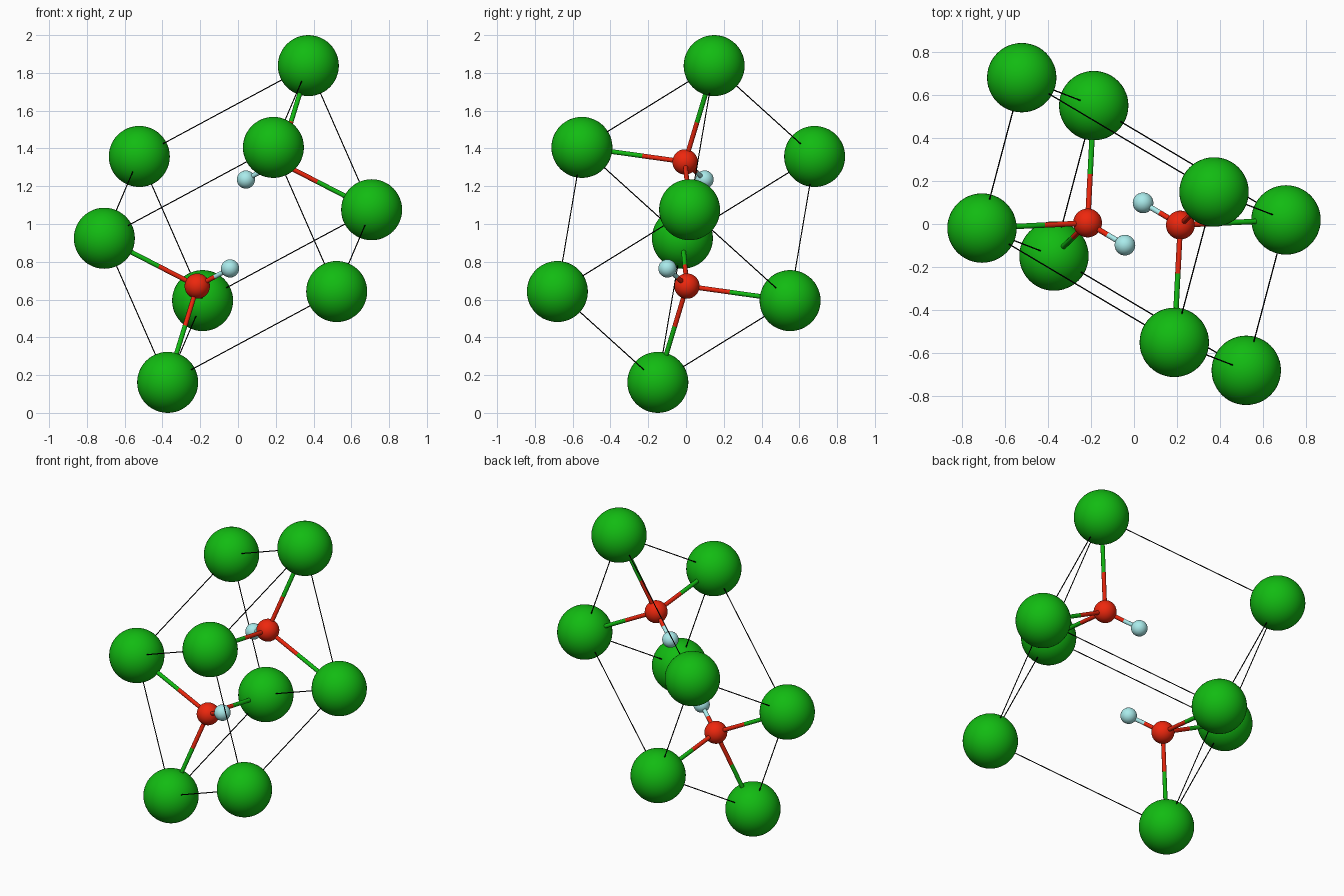
import bpy
from itertools import product
from mathutils import Vector

if "Cube" in bpy.data.objects:
    bpy.data.objects.remove(bpy.data.objects["Cube"])

CENTRE = Vector((0, 0, 1))
# Cell edge vectors
A = Vector((-0.335, 0.13, 0.763))
B = Vector((0.185, 0.70, 0.433))
C = Vector((0.895, -0.532, 0.481))
R_BIG, R_MID, R_SMALL = 0.1615, 0.067, 0.048
R_BOND, R_EDGE = 0.0125, 0.003


def material(name, rgb):
    m = bpy.data.materials.new(name)
    m.diffuse_color = (*rgb, 1)
    m.use_nodes = True
    m.node_tree.nodes["Principled BSDF"].inputs["Base Color"].default_value = m.diffuse_color
    return m


GREEN = material("green", (0.006, 0.5, 0.006))
RED = material("red", (0.85, 0.02, 0.004))
PALE = material("pale_blue", (0.4, 0.83, 0.83))
BLACK = material("black", (0, 0, 0))


def finish(name, mat):
    ob = bpy.context.object
    ob.name = name
    ob.data.materials.append(mat)
    bpy.ops.object.shade_smooth_by_angle()
    return ob


def ball(name, pos, radius, mat):
    bpy.ops.mesh.primitive_uv_sphere_add(segments=48, ring_count=24, radius=radius, location=pos)
    return finish(name, mat)


def rod(name, p, q, radius, mat, sides=16):
    d = q - p
    bpy.ops.mesh.primitive_cylinder_add(vertices=sides, radius=radius, depth=d.length, location=(p + q) / 2,
                                        rotation=d.to_track_quat('Z', 'Y').to_euler())
    return finish(name, mat)


def bond(name, p, rp, mat_p, q, rq, mat_q):
    # Two-coloured stick, split halfway between the ball surfaces
    u = (q - p).normalized()
    mid = (p + u * rp + q - u * rq) / 2
    rod(name + "_outer", p, mid, R_BOND, mat_p)
    rod(name + "_inner", mid, q, R_BOND, mat_q)


# Large balls on the eight cell corners
origin = CENTRE - (A + B + C) / 2
corner = {k: origin + A * k[0] + B * k[1] + C * k[2] for k in product((0, 1), repeat=3)}
for pos in corner.values():
    ball("corner_ball", pos, R_BIG, GREEN)

# Thin outline of the cell
for k, pos in corner.items():
    for axis in range(3):
        if k[axis] == 0:
            end = tuple(1 if i == axis else v for i, v in enumerate(k))
            rod("cell_edge", pos, corner[end], R_EDGE, BLACK, 8)

# Two inner groups, each the point reflection of the other through the centre
base = origin + (A + B) / 3
for flip in (0, 1):
    def place(v):
        return 2 * CENTRE - v if flip else v
    mid_pos = place(base + C * 0.231)
    tip_pos = place(base + C * 0.425)
    ball("inner_ball", mid_pos, R_MID, RED)
    ball("tip_ball", tip_pos, R_SMALL, PALE)
    bond("tip_bond", tip_pos, R_SMALL, PALE, mid_pos, R_MID, RED)
    for k in ((0, 0, 0), (1, 0, 0), (0, 1, 0)):
        bond("corner_bond", place(corner[k]), R_BIG, GREEN, mid_pos, R_MID, RED)
